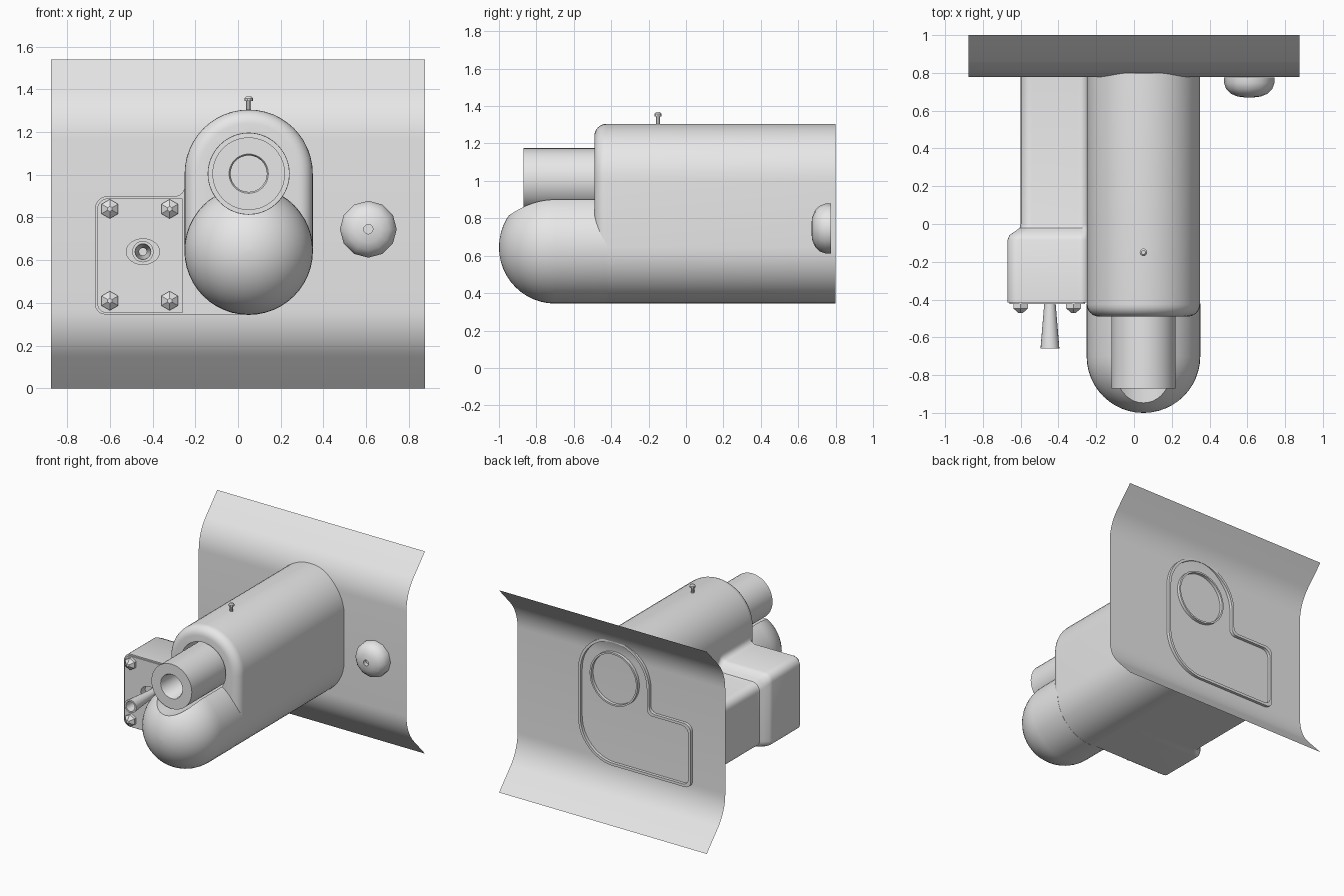
import bpy, bmesh, math
from math import sin, cos, pi, radians

if "Cube" in bpy.data.objects:
    bpy.data.objects.remove(bpy.data.objects["Cube"])

grey = bpy.data.materials.new("plain_grey")
grey.diffuse_color = (0.8, 0.8, 0.8, 1)
grey.use_nodes = True
grey.node_tree.nodes["Principled BSDF"].inputs["Base Color"].default_value = grey.diffuse_color
CX, ZT, ZB, R = 0.05, 1.005, 0.645, 0.30    # housing axis, arc centres, radius


def loft(name, rings, closed=True, caps=True, cyclic=False, angle=35):
    """Skin a list of equal-length rings of (x, y, z) points."""
    bm = bmesh.new()
    vs = [[bm.verts.new(p) for p in ring] for ring in rings]
    n = len(vs[0])
    pairs = list(zip(vs, vs[1:])) + ([(vs[-1], vs[0])] if cyclic else [])
    for a, b in pairs:
        for i in range(n if closed else n - 1):
            j = (i + 1) % n
            bm.faces.new((a[i], a[j], b[j], b[i]))
    if caps and not cyclic:
        bm.faces.new(vs[0])
        bm.faces.new(vs[-1])
    bmesh.ops.recalc_face_normals(bm, faces=bm.faces)
    me = bpy.data.meshes.new(name)
    bm.to_mesh(me)
    bm.free()
    me.materials.append(grey)
    ob = bpy.data.objects.new(name, me)
    bpy.context.collection.objects.link(ob)
    smooth(ob, angle)
    return ob


def smooth(ob, angle):
    if angle:
        bpy.ops.object.select_all(action='DESELECT')
        ob.select_set(True)
        bpy.context.view_layer.objects.active = ob
        bpy.ops.object.shade_smooth_by_angle(angle=radians(angle))


def lathe(name, cx, cz, profile, n=32, sx=1, phase=0, **kw):
    """Revolve (y, radius) pairs about a front-to-back axis."""
    rings = [[(cx + sx * r * cos(phase + 2 * pi * i / n), y,
               cz + r * sin(phase + 2 * pi * i / n)) for i in range(n)]
             for y, r in profile]
    return loft(name, rings, **kw)


def cut(ob, *cutters):
    for c in cutters:
        c.hide_render = True
        c.hide_set(True)
        m = ob.modifiers.new("cut", 'BOOLEAN')
        m.operation, m.object, m.solver = 'DIFFERENCE', c, 'EXACT'
        bpy.context.view_layer.objects.active = ob
        bpy.ops.object.modifier_apply(modifier=m.name)
    smooth(ob, 35)


def stadium(y, r, n=24):
    top = [(CX + r * cos(pi * i / n), y, ZT + r * sin(pi * i / n)) for i in range(n + 1)]
    low = [(CX - r * cos(pi * i / n), y, ZB - r * sin(pi * i / n)) for i in range(n + 1)]
    return top + low


def corner(x, z, r, a0, a1, n=6):
    return [(x + r * cos(radians(a0 + (a1 - a0) * i / n)),
             z + r * sin(radians(a0 + (a1 - a0) * i / n))) for i in range(n + 1)]


def box_section(y, x0, zt, d=0.0):
    """Side box outline with a fillet where it meets the housing."""
    x0, zt, zb, xw, f = x0 + d, zt - d, 0.346 + d, -0.25 + d, 0.045
    pts = [(CX, zb)] + corner(x0 + 0.05, zb + 0.05, 0.05, 270, 180)
    pts += corner(x0 + 0.06, zt - 0.06, 0.06, 180, 90)
    pts += corner(xw - f, zt + f, f, 270, 360)
    pts += [(-0.19, zt + f), (-0.19, 0.55), (CX, 0.55)]
    return [(x, y, z) for x, z in pts]


# Wall plate: thin sheet with both long edges swept back
ang, rad, flat_y = radians(42), 0.329, 0.777
half = [(1.0, 0.0)]
half += [(flat_y + rad * (1 - cos(ang * k / 8)), 0.37 - rad * sin(ang * k / 8))
         for k in range(8, -1, -1)]
prof = half + [(y, 1.54 - z) for y, z in reversed(half)]
loft("wall_plate", [[(x, y, z) for y, z in prof] for x in (-0.875, 0.875)],
     closed=False, caps=False)

# Cutters
bore = lathe("bore_cutter", CX, ZT, [(-1.2, 0.19), (1.2, 0.19)], 48)
recess_a = loft("housing_recess_cutter", [stadium(0.755, R - 0.02), stadium(0.9, R - 0.02)])
recess_b = loft("box_recess_cutter", [box_section(0.755, -0.60, 0.83, 0.02),
                                      box_section(0.9, -0.60, 0.83, 0.02)])
slot = lathe("slot_cutter", -0.445, 0.64, [(-0.6, 0.06), (-0.37, 0.06)], 32, sx=1.3)

# Main housing with a rounded front rim
b = 0.065
rings = [stadium(-0.49 + b * (1 - sin(k * pi / 12)), R - b * (1 - cos(k * pi / 12)))
         for k in range(6, -1, -1)]
housing = loft("main_housing", rings + [stadium(0.8, R)])
cut(housing, bore, recess_a, recess_b)

# Rounded nose cradling the barrel
nose_prof = [(-0.42, 0.301), (-0.70, 0.301)]
nose_prof += [(-0.70 - 0.3 * sin(k * pi / 24), 0.301 * cos(k * pi / 24)) for k in range(1, 12)]
nose_prof += [(-1.0, 0.004)]
nose = lathe("nose", CX, ZB, nose_prof, 48)
cut(nose, bore)

# Barrel and its rear sleeve
lathe("barrel", CX, ZT, [(-0.87, 0.17), (0.77, 0.17), (0.77, 0.085), (-0.86, 0.085),
                         (-0.87, 0.092)], 40, cyclic=True)
lathe("rear_sleeve", CX, ZT, [(0.70, 0.202), (0.8, 0.202), (0.8, 0.189), (0.70, 0.189)],
      40, cyclic=True)

# Side box, swelling toward the front
box = loft("side_box", [box_section(*s) for s in (
    (-0.415, -0.67, 0.90), (-0.085, -0.67, 0.90), (-0.06, -0.66, 0.89),
    (-0.035, -0.625, 0.855), (-0.02, -0.605, 0.835), (0.0, -0.60, 0.83), (0.8, -0.60, 0.83))])
cut(box, recess_a, recess_b, slot)

# Cover plate on the box front
outline = [(-0.26, 0.352)] + corner(-0.61, 0.402, 0.05, 270, 180) \
    + corner(-0.605, 0.835, 0.055, 180, 90) + [(-0.26, 0.89)]
cover = loft("cover_plate", [[(x, y, z) for x, z in outline] for y in (-0.424, -0.40)])
cut(cover, slot)

# Hex bolts with pointed caps
for x in (-0.60, -0.32):
    for z in (0.41, 0.84):
        lathe("cover_bolt", x, z, [(-0.41, 0.045), (-0.447, 0.045), (-0.472, 0.012)],
              6, phase=pi / 6, angle=0)

# Flared hollow spout in the slot
lathe("spout", -0.445, 0.64, [(-0.37, 0.03), (-0.42, 0.03), (-0.66, 0.05), (-0.66, 0.037),
                              (-0.42, 0.018), (-0.37, 0.018)], 20, cyclic=True)

# Faceted button on the wall plate
lathe("wall_button", 0.61, 0.745, [(0.775, 0.133), (0.745, 0.133), (0.715, 0.122),
      (0.69, 0.098), (0.675, 0.062), (0.67, 0.022), (0.70, 0.022)], 12, angle=50)

# Small pin on top of the housing
pin = [(1.29, 0.012), (1.345, 0.012), (1.345, 0.02), (1.358, 0.02), (1.367, 0.011)]
loft("top_pin", [[(CX + r * cos(i * pi / 5), -0.15 + r * sin(i * pi / 5), z)
                  for i in range(10)] for z, r in pin])
